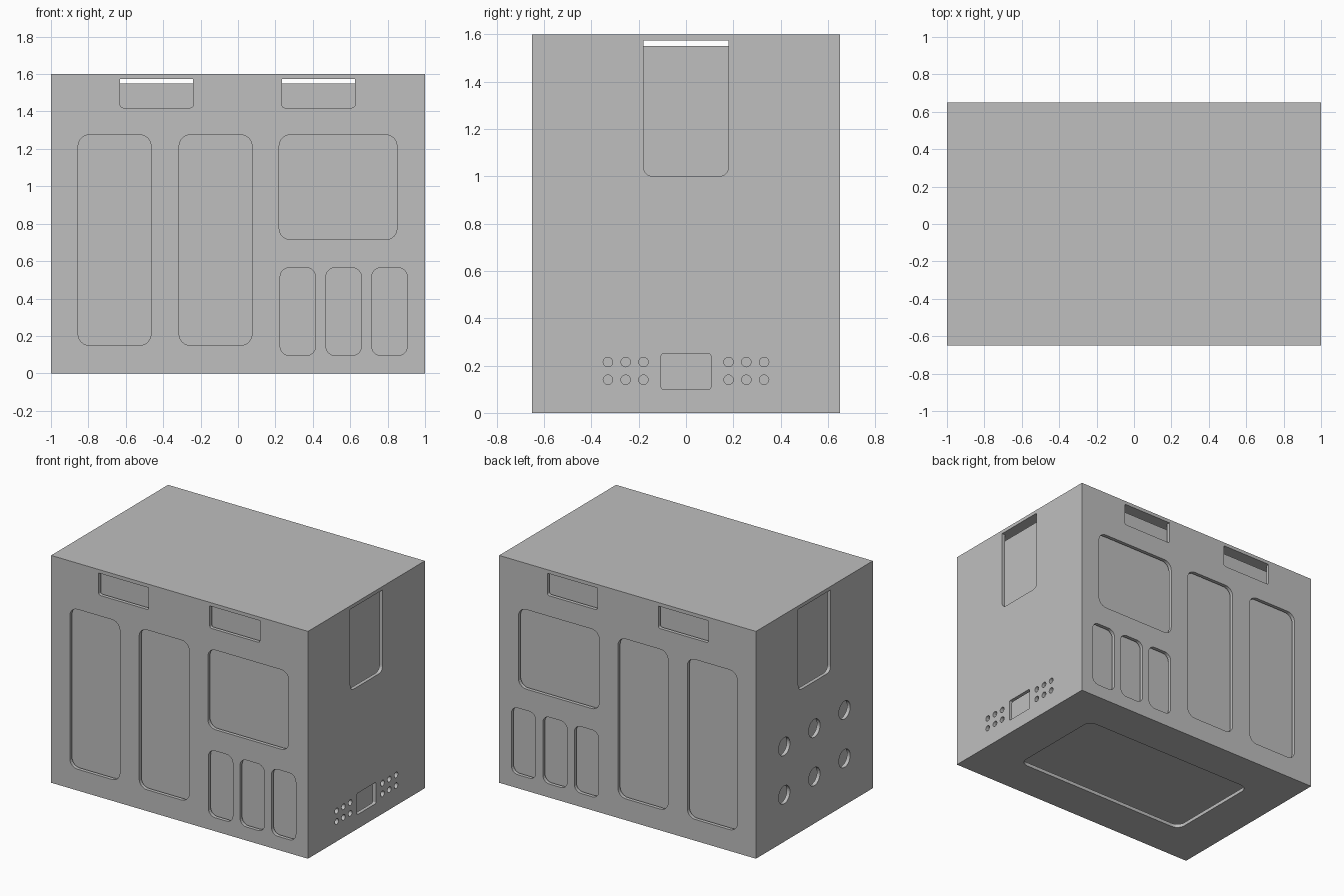
import bpy, bmesh
from math import pi, sin, cos

cube = bpy.data.objects.get("Cube")
if cube:
    bpy.data.objects.remove(cube, do_unlink=True)

W, D, H = 1.0, 0.65, 1.6      # half width, half depth, height
T = 0.025                     # panel thickness
GAP = 0.05                    # inset of the inner carcass

grey = bpy.data.materials.new("neutral_grey")
grey.diffuse_color = (0.52, 0.52, 0.52, 1)
grey.use_nodes = True
grey.node_tree.nodes["Principled BSDF"].inputs["Base Color"].default_value = grey.diffuse_color


def rect(u0, u1, v0, v1, low_r=0.0, top_r=0.0):
    """Rectangle outline with rounded lower and upper corners."""
    pts = []
    for u, v, su, sv, start in ((u0, v0, 1, 1, pi), (u1, v0, -1, 1, 1.5 * pi),
                                (u1, v1, -1, -1, 0), (u0, v1, 1, -1, 0.5 * pi)):
        r = low_r if sv > 0 else top_r
        for i in range(7 if r else 1):
            a = start + i * pi / 12
            pts.append((u + r * (su + cos(a)), v + r * (sv + sin(a))) if r else (u, v))
    return pts


def window(u0, u1, v0, v1, r):
    return rect(u0, u1, v0, v1, r, r)


def circle(u, v, r, n=24):
    return [(u + r * cos(2 * pi * i / n), v + r * sin(2 * pi * i / n)) for i in range(n)]


def panel(name, outlines, loc, rot):
    """Flat sheet: first outline is the edge, the rest are cut-outs."""
    curve = bpy.data.curves.new(name, "CURVE")
    curve.dimensions = "2D"
    curve.fill_mode = "BOTH"
    curve.extrude = T / 2
    for pts in outlines:
        spline = curve.splines.new("POLY")
        spline.points.add(len(pts) - 1)
        for p, (u, v) in zip(spline.points, pts):
            p.co = (u, v, 0, 1)
        spline.use_cyclic_u = True
    ob = bpy.data.objects.new(name, curve)
    ob.location, ob.rotation_euler = loc, rot
    bpy.context.collection.objects.link(ob)
    bpy.ops.object.select_all(action="DESELECT")
    ob.select_set(True)
    bpy.context.view_layer.objects.active = ob
    bpy.ops.object.convert(target="MESH")
    ob = bpy.context.object
    bm = bmesh.new()
    bm.from_mesh(ob.data)
    bmesh.ops.remove_doubles(bm, verts=bm.verts, dist=0.0002)
    bmesh.ops.recalc_face_normals(bm, faces=bm.faces)
    for f in bm.faces:
        f.smooth = False
        f.material_index = 0
    bm.to_mesh(ob.data)
    bm.free()
    ob.data.materials.clear()
    ob.data.materials.append(grey)


# Front and back panels share the same windows and hand slots
long_cuts = [rect(-W, W, 0, H)]
long_cuts += [window(u, u + 0.39, 0.15, 1.275, 0.06) for u in (-0.855, -0.315)]
long_cuts += [window(0.22, 0.85, 0.715, 1.275, 0.06)]
long_cuts += [window(u, u + 0.19, 0.095, 0.565, 0.05) for u in (0.225, 0.47, 0.715)]
long_cuts += [rect(u, u + 0.39, 1.42, H - T, 0.015) for u in (-0.63, 0.235)]
for name, side in (("front_panel", -1), ("back_panel", 1)):
    panel(name, long_cuts, (0, side * (D - T / 2), 0), (pi / 2, 0, 0))

# Side panels: a tall slot on both, different holes low down
end_cuts = [rect(T - D, D - T, 0, H), rect(-0.18, 0.18, 1.0, H - T, 0.04)]
port_cuts = [window(-0.105, 0.105, 0.1, 0.25, 0.01)]
port_cuts += [circle(s * u, v, 0.02) for s in (-1, 1)
              for u in (0.18, 0.255, 0.33) for v in (0.14, 0.215)]
vent_cuts = [circle(u, v, 0.063, 32) for u in (-0.335, 0, 0.335) for v in (0.33, 0.67)]
panel("left_panel", end_cuts + port_cuts, (W - T / 2, 0, 0), (pi / 2, 0, pi / 2))
panel("right_panel", end_cuts + vent_cuts, (T / 2 - W, 0, 0), (pi / 2, 0, pi / 2))

# Top and bottom panels
lid = rect(T - W, W - T, T - D, D - T)
panel("top_panel", [lid], (0, 0, H - T / 2), (0, 0, 0))
panel("bottom_panel", [lid, window(-0.69, 0.69, -0.36, 0.36, 0.06)], (0, 0, T / 2), (0, 0, 0))

# Inner carcass behind the cut-outs
bpy.ops.mesh.primitive_cube_add(size=1, location=(0, 0, H / 2))
core = bpy.context.object
core.name = "inner_carcass"
core.scale = (2 * (W - GAP), 2 * (D - GAP), H - 2 * GAP)
core.data.materials.append(grey)
